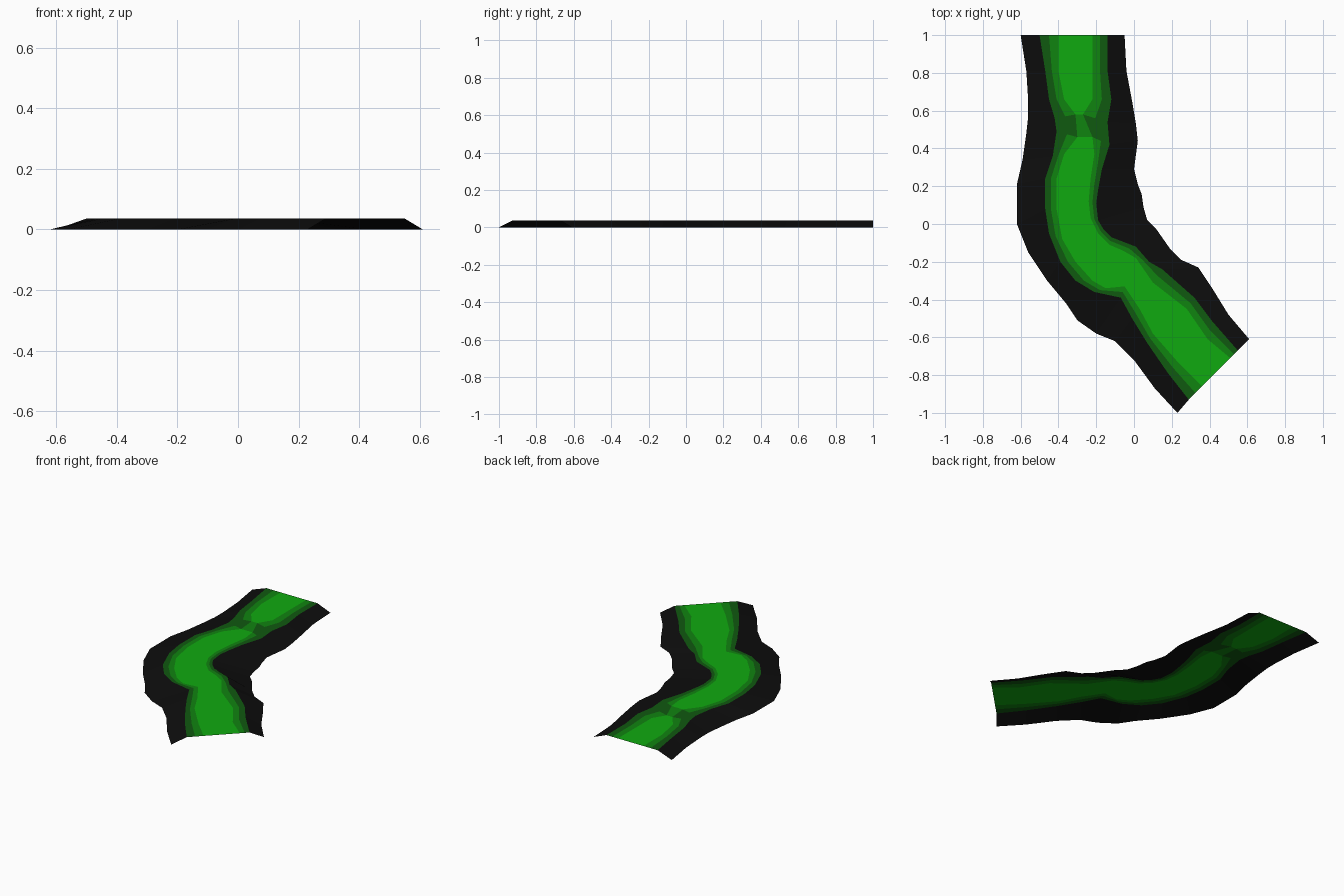
import bpy
import bmesh
from mathutils import Vector

if "Cube" in bpy.data.objects:
    bpy.data.objects.remove(bpy.data.objects["Cube"], do_unlink=True)

BED_HEIGHT = 0.036
UNIT = 0.01

# Flowing edge paths in hundredths, listed from the back end to the front end
left_bank = [(-60, 100), (-57, 81), (-56, 65), (-56, 57), (-57, 48), (-59, 34), (-62, 21), (-62, 0), (-56, -15),
             (-46, -30), (-36, -42), (-30, -51), (-20, -58), (-10, -62), (0, -72), (11, -87), (23, -100)]
left_shore = [(-50, 100), (-47, 81), (-45, 66), (-42, 56), (-41, 49), (-43, 36), (-47, 24), (-47, 8), (-45, -5),
              (-39, -20), (-31, -30), (-21, -36), (-7, -39), (-1, -50), (7, -63), (18, -79), (29, -93)]
left_deep = [(-40, 100), (-40, 81), (-37, 66), (-31, 58), (-30, 46), (-37, 37), (-41, 24), (-41, 8), (-38, -8),
             (-31, -20), (-22, -30), (-15, -34), (-5, -33), (3, -45), (10, -58), (24, -74), (36, -86)]
right_deep = [(-22, 100), (-22, 81), (-22, 66), (-27, 58), (-22, 46), (-21, 37), (-23, 24), (-24, 12), (-23, 3),
              (-19, -5), (-13, -11), (-6, -14), (1, -18), (10, -31), (28, -45), (39, -61), (51, -71)]
right_shore = [(-14, 100), (-14, 81), (-12, 66), (-14, 54), (-13, 42), (-17, 29), (-19, 18), (-20, 11), (-19, 2),
               (-16, -3), (-12, -7), (1, -12), (8, -20), (15, -24), (32, -39), (41, -51), (55, -67)]
right_bank = [(-5, 100), (-4, 81), (-1, 65), (1, 53), (2, 44), (0, 29), (2, 21), (4, 16), (5, 9),
              (7, 2), (12, -3), (19, -13), (25, -19), (34, -23), (42, -35), (50, -48), (61, -61)]


def make_material(name, color):
    material = bpy.data.materials.new(name)
    material.use_nodes = True
    material.diffuse_color = color
    shader = next(n for n in material.node_tree.nodes if n.type == 'BSDF_PRINCIPLED')
    shader.inputs["Base Color"].default_value = color
    shader.inputs["Roughness"].default_value = 0.9
    return material


def path(points, height):
    return [Vector((x * UNIT, y * UNIT, height)) for x, y in points]


def midway(first, second):
    return [a.lerp(b, 0.5) for a, b in zip(first, second)]


def build_strips(name, strips, materials, paint):
    """Lace neighbouring edge paths together with quads facing up."""
    bm = bmesh.new()
    for band, (left, right) in enumerate(strips):
        rows = [[bm.verts.new(a), bm.verts.new(b)] for a, b in zip(left, right)]
        for step, (near, far) in enumerate(zip(rows, rows[1:])):
            face = bm.faces.new((near[0], far[0], far[1], near[1]))
            face.material_index = paint(band, step)
    bmesh.ops.remove_doubles(bm, verts=bm.verts, dist=UNIT * UNIT)
    mesh = bpy.data.meshes.new(name)
    bm.to_mesh(mesh)
    bm.free()
    for material in materials:
        mesh.materials.append(material)
    obj = bpy.data.objects.new(name, mesh)
    bpy.context.collection.objects.link(obj)
    return obj


black = make_material("bank black", (0.004, 0.004, 0.004, 1))
dark = make_material("shore dark green", (0.005, 0.10, 0.005, 1))
middle = make_material("shallow green", (0.005, 0.23, 0.005, 1))
bright = make_material("deep bright green", (0.005, 0.40, 0.005, 1))

# Raised edges of the water surface
shore_l, deep_l = path(left_shore, BED_HEIGHT), path(left_deep, BED_HEIGHT)
deep_r, shore_r = path(right_deep, BED_HEIGHT), path(right_shore, BED_HEIGHT)
edges = [shore_l, midway(shore_l, deep_l), deep_l, deep_r, midway(deep_r, shore_r), shore_r]

# Water: nested colour bands, one step shallower where the channel pinches
FORD_STEP = 3


def water_paint(band, step):
    depth = min(band, 4 - band)
    return max(depth - 1, 0) if step == FORD_STEP else depth


build_strips("water_surface", list(zip(edges, edges[1:])), [dark, middle, bright], water_paint)

# Banks sloping down to the ground on both sides
build_strips("left_side_bank", [(path(left_bank, 0), shore_l)], [black], lambda band, step: 0)
build_strips("right_side_bank", [(shore_r, path(right_bank, 0))], [black], lambda band, step: 0)
